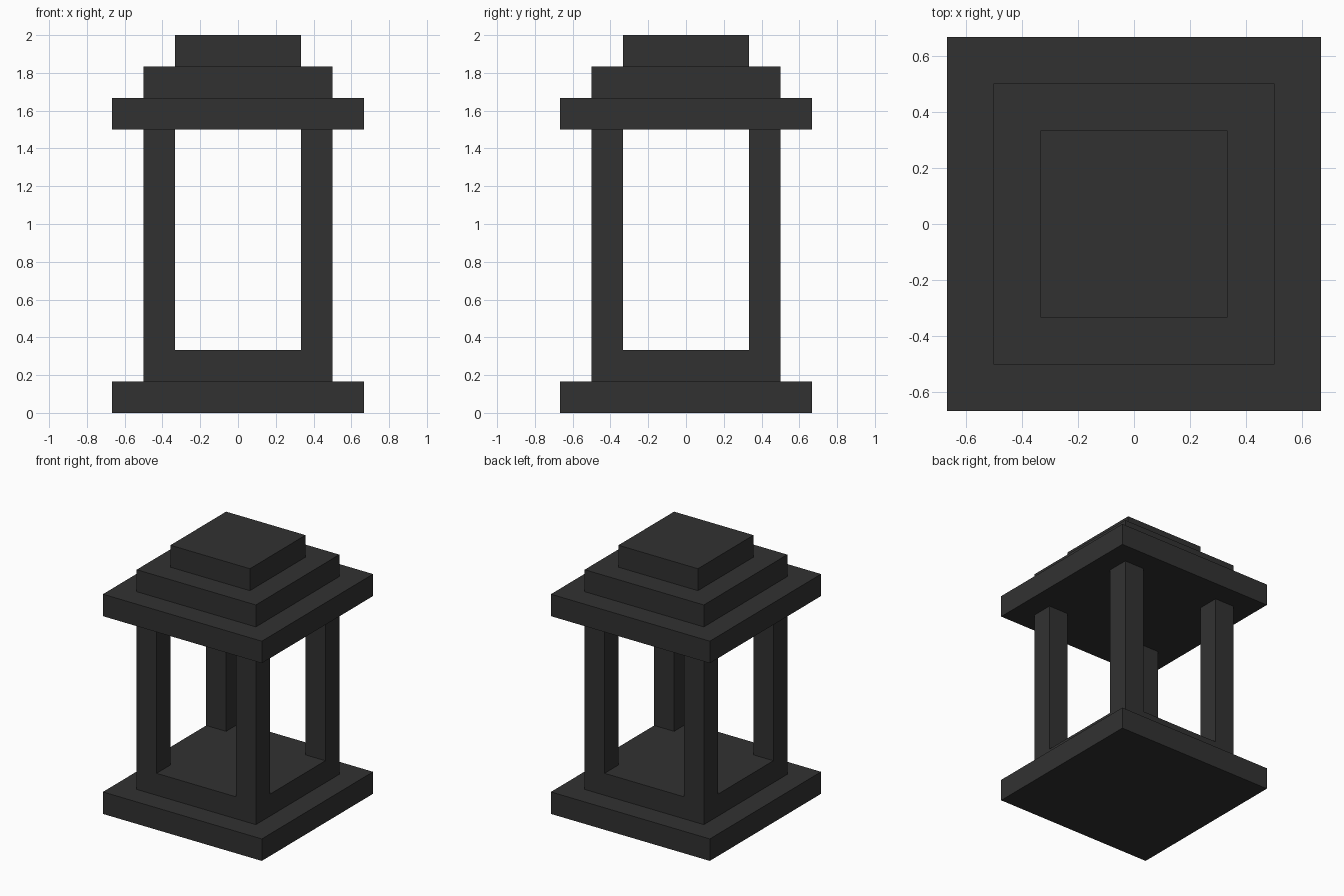
import bpy

if "Cube" in bpy.data.objects:
    bpy.data.objects.remove(bpy.data.objects["Cube"])

U = 1 / 6  # the whole model sits on a 1/6 unit grid

charcoal = bpy.data.materials.new("charcoal")
charcoal.diffuse_color = (0.031, 0.031, 0.031, 1)
charcoal.use_nodes = True
charcoal.node_tree.nodes["Principled BSDF"].inputs["Base Color"].default_value = charcoal.diffuse_color


def box(name, x, y, width, z0, z1):
    """Square block of the given width between two heights, in grid units."""
    bpy.ops.mesh.primitive_cube_add(size=1, location=(x * U, y * U, (z0 + z1) / 2 * U))
    ob = bpy.context.object
    ob.name = name
    ob.scale = (width * U, width * U, (z1 - z0) * U)
    bpy.ops.object.transform_apply(location=False, rotation=False, scale=True)
    ob.data.materials.append(charcoal)


# Stepped base
box("base_plate", 0, 0, 8, 0, 1)
box("base_step", 0, 0, 6, 1, 2)

# Four corner posts
for side_y, sy in (("front", -1), ("back", 1)):
    for side_x, sx in (("left", -1), ("right", 1)):
        box(f"{side_y}_{side_x}_post", 2.5 * sx, 2.5 * sy, 1, 2, 9)

# Stepped roof
box("roof_plate", 0, 0, 8, 9, 10)
box("roof_step", 0, 0, 6, 10, 11)
box("roof_cap", 0, 0, 4, 11, 12)
